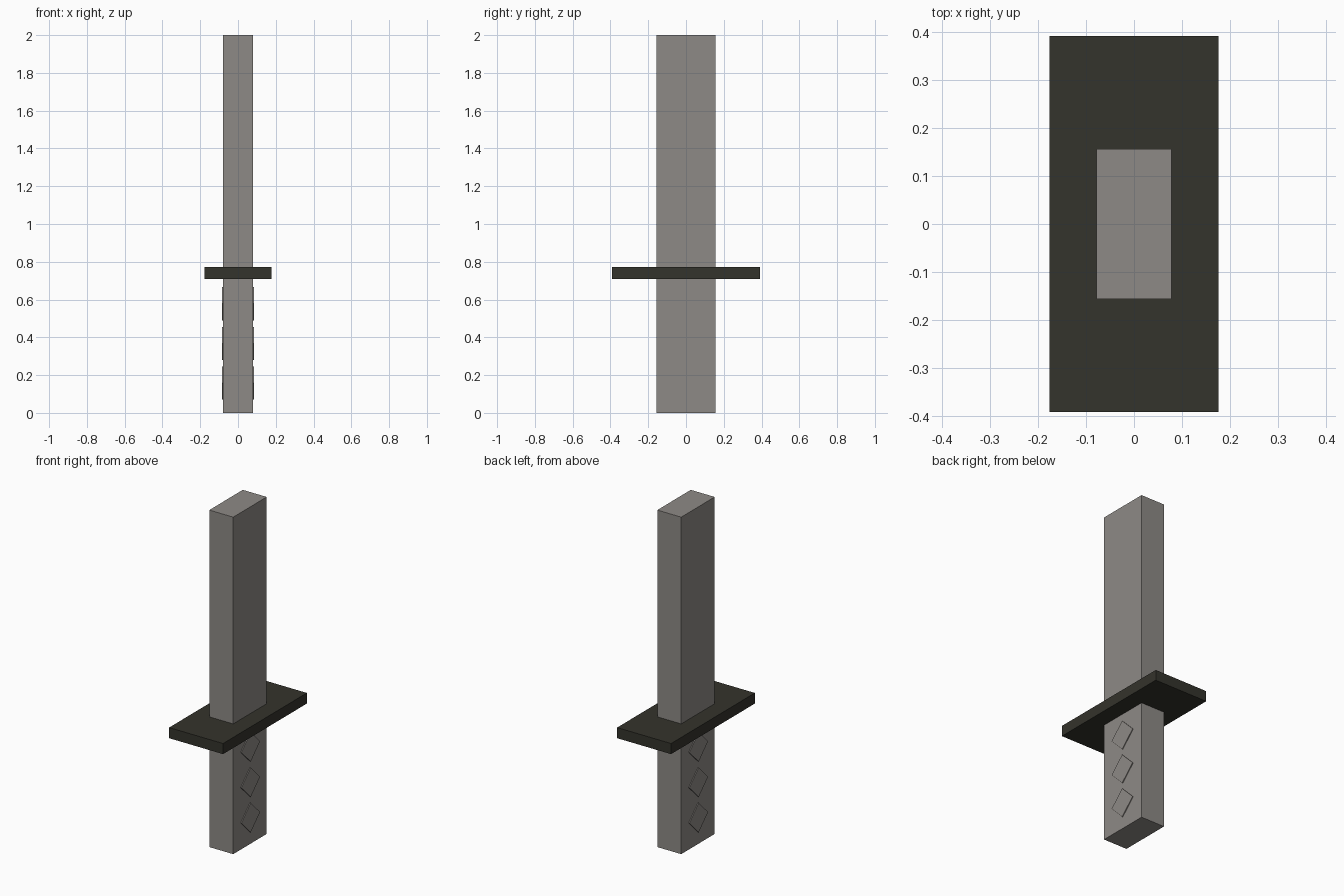
import bpy
from math import radians

cube = bpy.data.objects.get("Cube")
if cube:
    bpy.data.objects.remove(cube, do_unlink=True)


def make_material(name, rgb):
    mat = bpy.data.materials.new(name)
    mat.use_nodes = True
    mat.diffuse_color = (*rgb, 1)
    mat.node_tree.nodes["Principled BSDF"].inputs["Base Color"].default_value = (*rgb, 1)
    return mat


def box(name, size, location, mat, tilt=0):
    bpy.ops.mesh.primitive_cube_add(size=1, location=location, rotation=(tilt, 0, 0))
    obj = bpy.context.object
    obj.name = name
    obj.scale = size
    obj.data.materials.append(mat)
    return obj


grey = make_material("warm grey", (0.27, 0.254, 0.238))
dark = make_material("dark olive", (0.034, 0.033, 0.025))

# Blade and handle, one plain bar split at the guard
WIDTH, DEPTH = 0.157, 0.314
GUARD_LOW, GUARD_HIGH = 0.71, 0.773
box("handle", (WIDTH, DEPTH, GUARD_LOW), (0, 0, GUARD_LOW / 2), grey)
box("blade", (WIDTH, DEPTH, 2 - GUARD_HIGH), (0, 0, 1 + GUARD_HIGH / 2), grey)

# Flat rectangular guard
box("guard", (0.354, 0.786, GUARD_HIGH - GUARD_LOW),
    (0, 0, (GUARD_LOW + GUARD_HIGH) / 2), dark)

# Three raised diamonds on each broad side of the handle
for side, label in ((1, "left"), (-1, "right")):
    for i in range(3):
        box(f"{label}_grip_diamond_{i + 1}", (0.01, 0.124, 0.124),
            (side * WIDTH / 2, 0, 0.158 + 0.21 * i), grey, radians(45))
